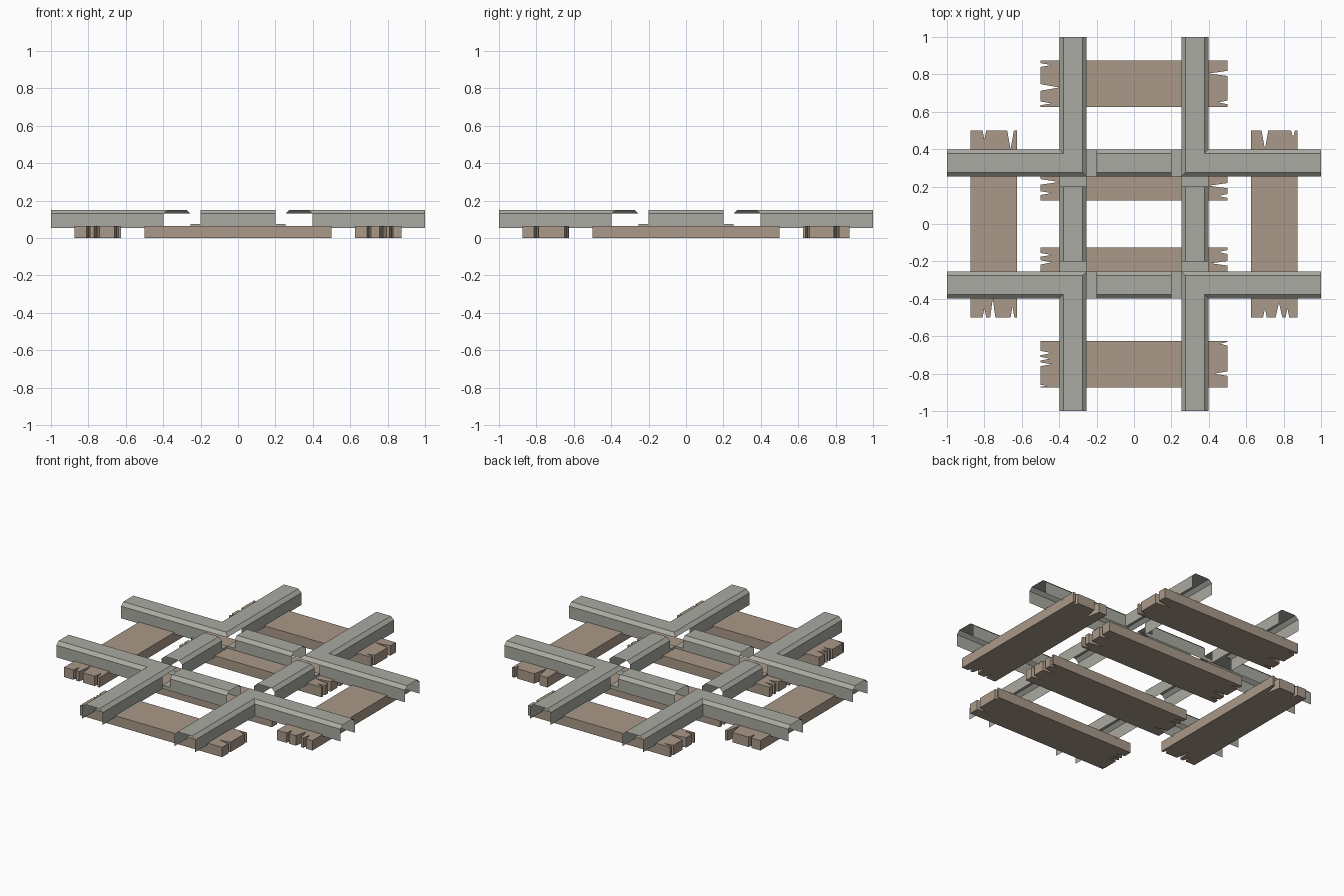
import bpy, bmesh

if "Cube" in bpy.data.objects:
    bpy.data.objects.remove(bpy.data.objects["Cube"])

A, B = 0.253, 0.398          # inner and outer rail faces, from the centre
Z0, ZC, Z1, C = 0.053, 0.13, 0.15, 0.022
GAP, FLOOR = 0.2, 0.076
HOLE = 'hole'


def material(name, rgb):
    m = bpy.data.materials.new(name)
    m.diffuse_color = (*rgb, 1)
    m.use_nodes = True
    m.node_tree.nodes["Principled BSDF"].inputs["Base Color"].default_value = m.diffuse_color
    return m


steel = material("steel", (0.40, 0.40, 0.36))
wood = material("wood", (0.40, 0.32, 0.25))


def finish(name, bm, mat):
    bmesh.ops.remove_doubles(bm, verts=bm.verts, dist=1e-5)
    bmesh.ops.recalc_face_normals(bm, faces=bm.faces)
    # open shells: make sure the upper faces look up
    bm.normal_update()
    if max(bm.faces, key=lambda f: f.calc_center_median().z).normal.z < 0:
        bmesh.ops.reverse_faces(bm, faces=bm.faces)
    me = bpy.data.meshes.new(name)
    bm.to_mesh(me)
    bm.free()
    me.materials.append(mat)
    ob = bpy.data.objects.new(name, me)
    bpy.context.collection.objects.link(ob)


def skin(bm, rows, skip=()):
    grid = [[bm.verts.new(p) for p in r] for r in rows]
    for i in range(len(grid) - 1):
        for j in range(len(grid[0]) - 1):
            if (i, j) not in skip:
                bm.faces.new((grid[i][j], grid[i][j + 1],
                              grid[i + 1][j + 1], grid[i + 1][j]))


# rail cross-section: hollow, open below, chamfered on top
RAIL = [(A, Z0), (A, ZC), (A + C, Z1), (B - C, Z1), (B, ZC), (B, Z0)]
PLATE = [(A, Z0), (A, FLOOR), (B, FLOOR), (B, Z0)]


def corner_rail(name, sx, sy):
    # mitred L-shaped rail, its inner wall left open at the corner
    bm = bmesh.new()
    rows = []
    for u, z in RAIL:
        k = max(u, B)
        path = [(1, u), (k, u), (u, u), (u, k), (u, 1)]
        rows.append([(sx * x, sy * y, z) for x, y in path])
    skin(bm, rows, skip={(0, 1), (0, 2)})
    bmesh.ops.dissolve_degenerate(bm, dist=1e-5, edges=bm.edges)
    finish(name, bm, steel)


def straight(name, profile, t0, t1, side, along_x):
    bm = bmesh.new()
    rows = []
    for u, z in profile:
        rows.append([(t, side * u, z) if along_x else (side * u, t, z)
                     for t in (t0, t1)])
    skin(bm, rows)
    finish(name, bm, steel)


for sx in (-1, 1):
    for sy in (-1, 1):
        corner_rail(f"corner_rail_{sx}_{sy}", sx, sy)
for side in (-1, 1):
    for ax in (True, False):
        tag = f"{'x' if ax else 'y'}_{side}"
        straight("centre_rail_" + tag, RAIL, -GAP, GAP, side, ax)
        for e in (-1, 1):
            t0, t1 = sorted((e * GAP, e * A))
            straight(f"gap_plate_{tag}_{e}", PLATE, t0, t1, side, ax)


# planks with split ends: notches are (offset across, half width, depth)
def plank(name, centre, low, high, along_x):
    w, length, h = 0.124, 0.5, 0.063
    pts = []
    for end, notches in ((-1, low), (1, high)):
        edge = [(end * length, -w)]
        for o, hw, d in sorted(notches):
            edge += [(end * length, o - hw), (end * (length - d), o),
                     (end * length, o + hw)]
        edge.append((end * length, w))
        pts += edge if end > 0 else edge[::-1]
    bm = bmesh.new()
    vs = [bm.verts.new((s, centre + t, 0) if along_x else (centre + t, s, 0))
          for s, t in pts]
    f = bm.faces.new(vs)
    ext = bmesh.ops.extrude_face_region(bm, geom=[f], use_keep_orig=True)
    for v in ext['geom']:
        if isinstance(v, bmesh.types.BMVert):
            v.co.z = h
    finish(name, bm, wood)


plank("plank_back", 0.75,
      [(0.10, .01, .06), (-0.02, .018, .10), (-0.105, .01, .06)],
      [(0.055, .014, .10), (-0.10, .01, .05)], True)
plank("plank_inner_back", 0.25,
      [(0.09, .01, .06), (-0.025, .015, .10), (-0.085, .01, .06)],
      [(0.05, .012, .06), (-0.045, .014, .10), (-0.10, .01, .05)], True)
plank("plank_inner_front", -0.25,
      [(0.085, .01, .06), (0.045, .012, .06), (-0.06, .012, .08)],
      [(0.10, .01, .05), (0.04, .012, .09), (-0.06, .012, .06)], True)
plank("plank_front", -0.75,
      [(0.06, .012, .06), (0.03, .01, .05), (0.0, .01, .06), (-0.115, .005, .04)],
      [(0.11, .01, .04), (-0.05, .012, .07)], True)
plank("plank_left", -0.75,
      [(-0.05, .01, .05), (-0.005, .014, .10), (0.10, .01, .06)],
      [(-0.05, .01, .05), (0.09, .018, .10)], False)
plank("plank_right", 0.75,
      [(-0.05, .01, .05), (0.025, .018, .08), (0.07, .01, .05)],
      [(-0.05, .018, .10), (0.10, .01, .04)], False)
